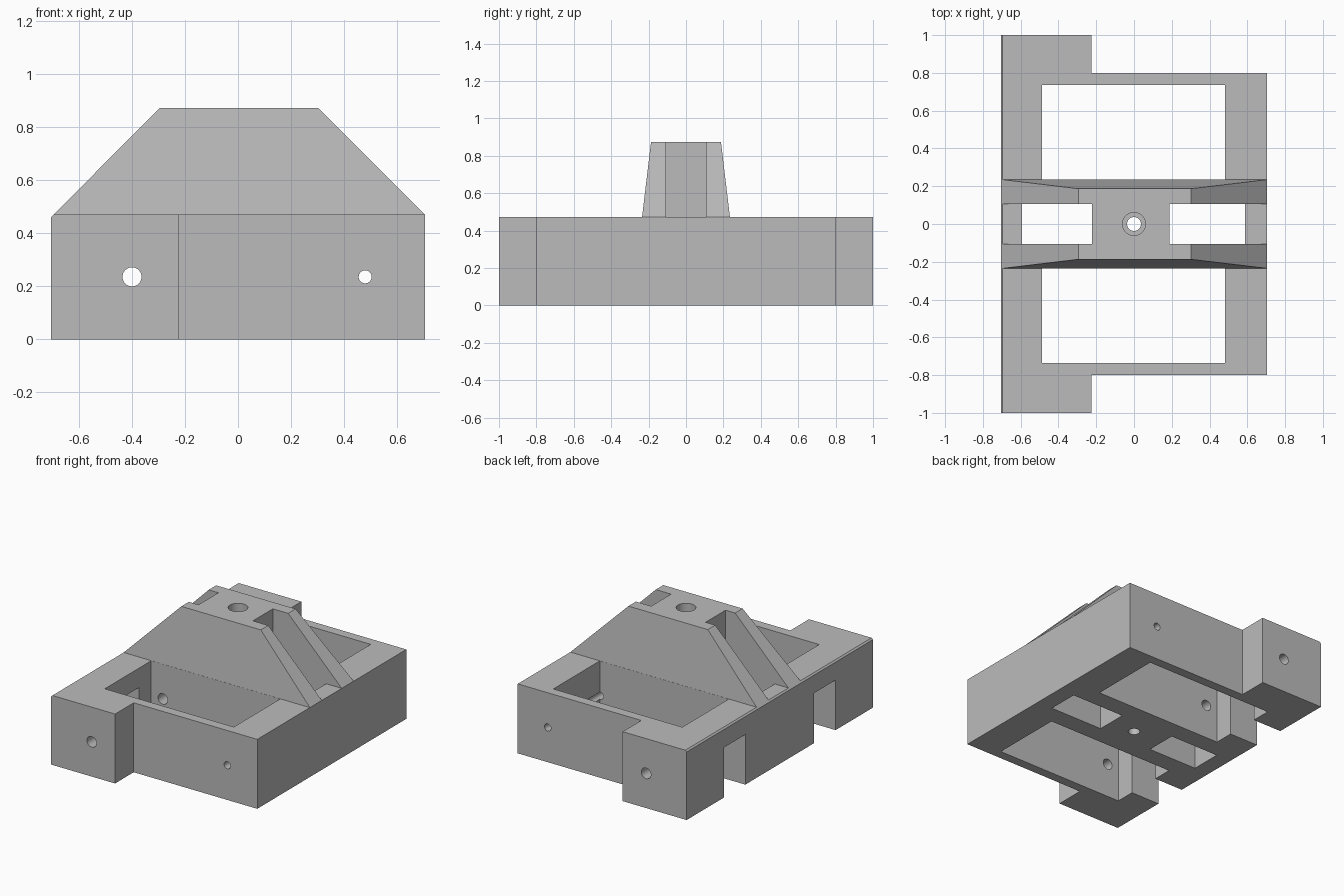
import bpy, bmesh
from mathutils import Matrix, Vector

cube = bpy.data.objects.get("Cube")
if cube:
    bpy.data.objects.remove(cube, do_unlink=True)

# Material
GREY = 0.5
mat = bpy.data.materials.new("plain grey")
mat.use_nodes = True
mat.diffuse_color = (GREY, GREY, GREY, 1)
mat.node_tree.nodes["Principled BSDF"].inputs["Base Color"].default_value = (GREY, GREY, GREY, 1)

# Main dimensions
HALF_X, TOP, PEAK = 0.705, 0.472, 0.874
MID_Z = TOP / 2


def make_object(name, bm):
    bmesh.ops.recalc_face_normals(bm, faces=bm.faces)
    mesh = bpy.data.meshes.new(name)
    bm.to_mesh(mesh)
    bm.free()
    mesh.materials.append(mat)
    obj = bpy.data.objects.new(name, mesh)
    bpy.context.collection.objects.link(obj)
    return obj


def loft(name, profile):
    """Solid between y = -w and y = +w for each (x, z, w) of a profile."""
    bm = bmesh.new()
    front = [bm.verts.new((x, -w, z)) for x, z, w in profile]
    back = [bm.verts.new((x, w, z)) for x, z, w in profile]
    bm.faces.new(front)
    bm.faces.new(back[::-1])
    for i in range(len(profile)):
        j = (i + 1) % len(profile)
        bm.faces.new((front[i], front[j], back[j], back[i]))
    return make_object(name, bm)


def box(name, xs, ys, zs):
    bm = bmesh.new()
    size = [abs(b - a) for a, b in (xs, ys, zs)]
    centre = Vector([(a + b) / 2 for a, b in (xs, ys, zs)])
    bmesh.ops.create_cube(bm, size=1, matrix=Matrix.Translation(centre) @ Matrix.Diagonal((*size, 1)))
    return make_object(name, bm)


def cylinder(name, radius, start, end):
    start, end = Vector(start), Vector(end)
    axis = end - start
    turn = axis.to_track_quat("Z", "Y").to_matrix().to_4x4()
    bm = bmesh.new()
    bmesh.ops.create_cone(bm, cap_ends=True, segments=40, radius1=radius, radius2=radius,
                          depth=axis.length, matrix=Matrix.Translation((start + end) / 2) @ turn)
    return make_object(name, bm)


def combine(target, tool, operation):
    """Apply an exact boolean and remove the tool."""
    mod = target.modifiers.new("boolean", "BOOLEAN")
    mod.operation, mod.solver, mod.object = operation, "EXACT", tool
    deps = bpy.context.evaluated_depsgraph_get()
    result = bpy.data.meshes.new_from_object(target.evaluated_get(deps))
    target.modifiers.clear()
    target.data = result
    bpy.data.objects.remove(tool, do_unlink=True)


# Base slab with a small bevel along the left-hand top edge
body = loft("mount_body", [(-HALF_X, 0, 1), (HALF_X, 0, 1), (HALF_X, TOP, 1),
                           (-0.695, TOP, 1), (-HALF_X, 0.462, 1)])

# Tapered tower on the middle web
tower = loft("tower", [(-0.695, TOP, 0.235), (HALF_X, TOP, 0.235),
                       (0.302, PEAK, 0.187), (-0.295, PEAK, 0.187)])
combine(body, tower, "UNION")

cutters = []
for s in (-1, 1):
    # Corner step, large window and side slot at front and back
    cutters += [box("corner_cut", (-0.224, 0.9), (s * 0.8, s * 1.2), (-0.1, 0.6)),
                box("window_cut", (-0.487, 0.483), (s * 0.236, s * 0.735), (-0.1, 0.6)),
                box("slot_cut", (-0.9, -0.45), (s * 0.37, s * 0.6), (-0.1, 0.34))]

# Gaps between the ribs, with flat ledges and shafts below
for inner, outer in ((-0.222, -0.593), (0.187, 0.588)):
    end = 0.9 if inner > 0 else -0.9
    cutters += [box("rib_gap_cut", (inner, end), (-0.107, 0.107), (TOP, 1)),
                box("shaft_cut", (inner, outer), (-0.107, 0.107), (-0.1, 0.6))]

# Long cross holes and the stepped centre hole
cutters += [cylinder("wide_hole", 0.036, (-0.4, -1.2, MID_Z), (-0.4, 1.2, MID_Z)),
            cylinder("narrow_hole", 0.0245, (0.48, -1.2, MID_Z), (0.48, 1.2, MID_Z)),
            cylinder("centre_hole", 0.037, (0, 0, -0.1), (0, 0, 1)),
            cylinder("centre_counterbore", 0.061, (0, 0, 0.24), (0, 0, 1))]

for cutter in cutters:
    combine(body, cutter, "DIFFERENCE")

# Smooth hole walls, crisp edges
bpy.ops.object.select_all(action="DESELECT")
body.select_set(True)
bpy.context.view_layer.objects.active = body
bpy.ops.object.shade_smooth_by_angle(angle=0.4)
